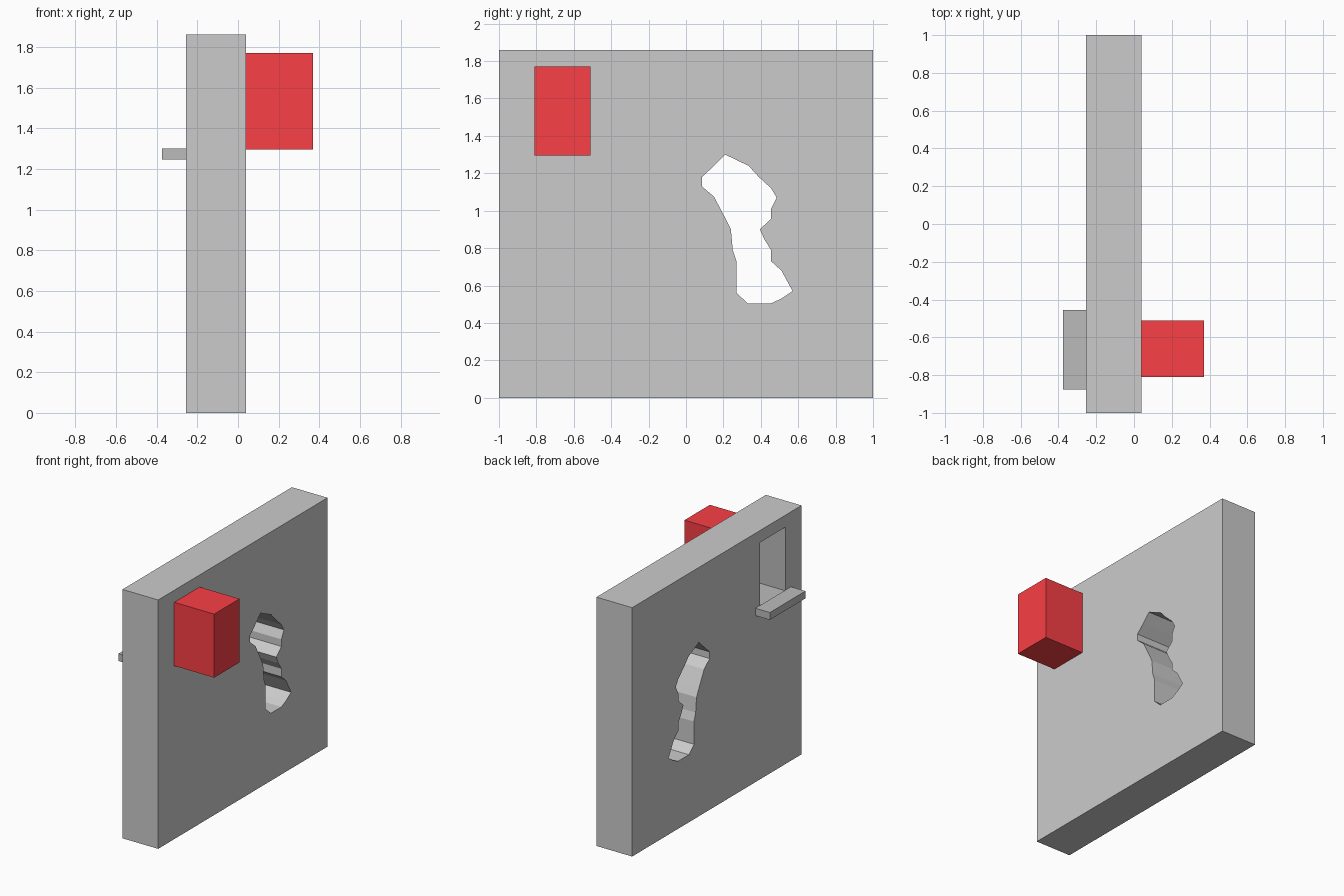
import bpy, math

if "Cube" in bpy.data.objects:
    bpy.data.objects.remove(bpy.data.objects["Cube"])

X0, X1 = -0.255, 0.04      # wall back and front faces
Z_TOP = 1.86
SLOT = (-0.81, -0.51, 1.295, 1.77)   # y0, y1, z0, z1 of the opening behind the box


def material(name, rgb):
    m = bpy.data.materials.new(name)
    m.diffuse_color = (*rgb, 1)
    m.use_nodes = True
    m.node_tree.nodes["Principled BSDF"].inputs["Base Color"].default_value = m.diffuse_color
    return m


def box(name, x0, x1, y0, y1, z0, z1, mat):
    bpy.ops.mesh.primitive_cube_add(
        size=1, location=((x0 + x1) / 2, (y0 + y1) / 2, (z0 + z1) / 2))
    ob = bpy.context.object
    ob.name = name
    ob.scale = (x1 - x0, y1 - y0, z1 - z0)
    bpy.ops.object.transform_apply(location=False, rotation=False, scale=True)
    ob.data.materials.append(mat)
    return ob


def rect(y0, y1, z0, z1):
    return [(y0, z0), (y1, z0), (y1, z1), (y0, z1)]


grey = material("wall_grey", (0.8, 0.8, 0.8))
dark = material("dark_grey", (0.5, 0.5, 0.5))
red = material("red", (0.95, 0.05, 0.06))

# Ragged hole outline in the wall (y, z)
ragged = [(0.21, 1.30), (0.335, 1.24), (0.39, 1.18), (0.455, 1.12), (0.485, 1.07),
          (0.455, 1.01), (0.455, 0.957), (0.395, 0.90), (0.42, 0.845), (0.455, 0.79),
          (0.455, 0.73), (0.51, 0.68), (0.57, 0.57), (0.51, 0.53), (0.455, 0.505),
          (0.33, 0.505), (0.27, 0.56), (0.27, 0.73), (0.25, 0.79), (0.24, 0.90),
          (0.21, 0.96), (0.15, 1.075), (0.085, 1.13), (0.085, 1.18), (0.15, 1.24)]

# Wall: filled profile with two openings, extruded through its thickness
curve = bpy.data.curves.new("wall", 'CURVE')
curve.dimensions = '2D'
curve.fill_mode = 'BOTH'
curve.extrude = (X1 - X0) / 2
for outline in (rect(-1, 1, 0, Z_TOP), rect(*SLOT), ragged):
    sp = curve.splines.new('POLY')
    sp.points.add(len(outline) - 1)
    for p, (y, z) in zip(sp.points, outline):
        p.co = (y, z, 0, 1)
    sp.use_cyclic_u = True
    sp.use_smooth = False
wall = bpy.data.objects.new("wall", curve)
bpy.context.collection.objects.link(wall)
wall.location.x = (X0 + X1) / 2
wall.rotation_euler = (math.pi / 2, 0, math.pi / 2)
bpy.context.view_layer.objects.active = wall
wall.select_set(True)
bpy.ops.object.convert(target='MESH')
wall = bpy.context.object
wall.name = "wall"
bpy.ops.object.mode_set(mode='EDIT')
bpy.ops.mesh.select_all(action='SELECT')
bpy.ops.mesh.remove_doubles(threshold=0.0005)
bpy.ops.mesh.normals_make_consistent(inside=False)
bpy.ops.object.mode_set(mode='OBJECT')

# Dark lining on the inside faces of the slot
wall.data.materials.clear()
wall.data.materials.append(grey)
wall.data.materials.append(dark)
for f in wall.data.polygons:
    f.use_smooth = False
    y, z = f.center.x, f.center.y
    if abs(f.normal.z) < 0.5 and -0.9 < y < -0.4 and 1.2 < z < 1.8:
        f.material_index = 1

# Red box on the front of the wall, closing the slot
box("red_box", X1, 0.37, *SLOT, red)

# Small shelf below the slot on the back of the wall
box("shelf", -0.375, X0, -0.875, -0.455, 1.245, 1.30, dark)
